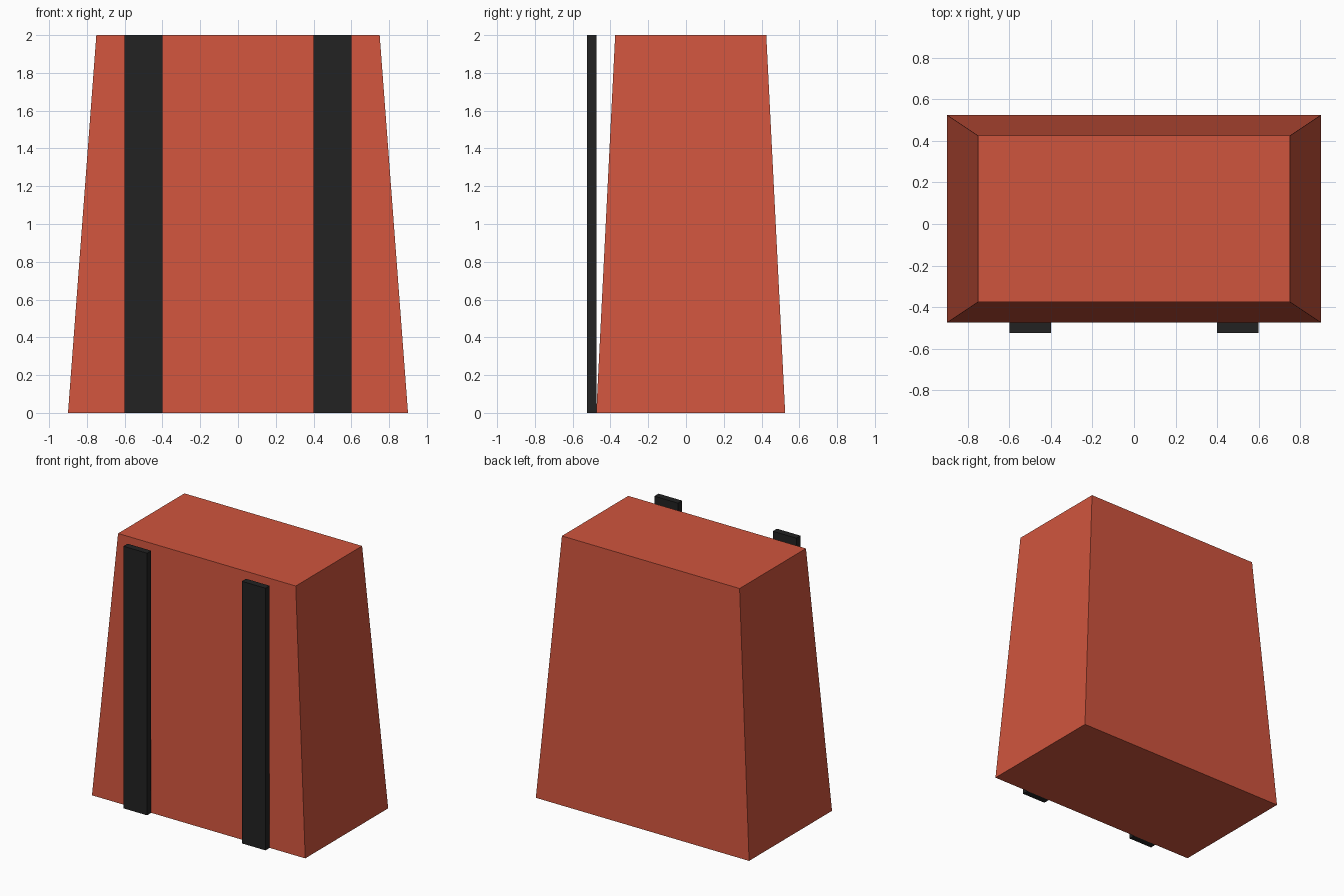
import bpy
import bmesh

if "Cube" in bpy.data.objects:
    bpy.data.objects.remove(bpy.data.objects["Cube"])


def material(name, rgb):
    m = bpy.data.materials.new(name)
    m.diffuse_color = (*rgb, 1.0)
    m.use_nodes = True
    m.node_tree.nodes["Principled BSDF"].inputs["Base Color"].default_value = m.diffuse_color
    return m


def block(name, x, y, size, mat, height=2.0, top_scale=(1.0, 1.0)):
    """Box standing on z = 0, with an optionally narrowed top."""
    bm = bmesh.new()
    bmesh.ops.create_cube(bm, size=1.0)
    for v in bm.verts:
        top = v.co.z > 0
        sx, sy = top_scale if top else (1.0, 1.0)
        v.co = (v.co.x * size[0] * sx, v.co.y * size[1] * sy, height if top else 0.0)
    mesh = bpy.data.meshes.new(name)
    bm.to_mesh(mesh)
    bm.free()
    mesh.materials.append(mat)
    obj = bpy.data.objects.new(name, mesh)
    obj.location = (x, y, 0.0)
    bpy.context.collection.objects.link(obj)
    return obj


red = material("brick red", (0.625, 0.090, 0.047))
black = material("strap black", (0.016, 0.016, 0.016))

# Tapered pack body
block("pack_body", 0.0, 0.025, (1.8, 1.0), red, top_scale=(1.5 / 1.8, 0.8))

# Two upright shoulder straps along the front
for side, x in (("left", -0.5), ("right", 0.5)):
    block(f"{side}_strap", x, -0.5, (0.2, 0.05), black)
